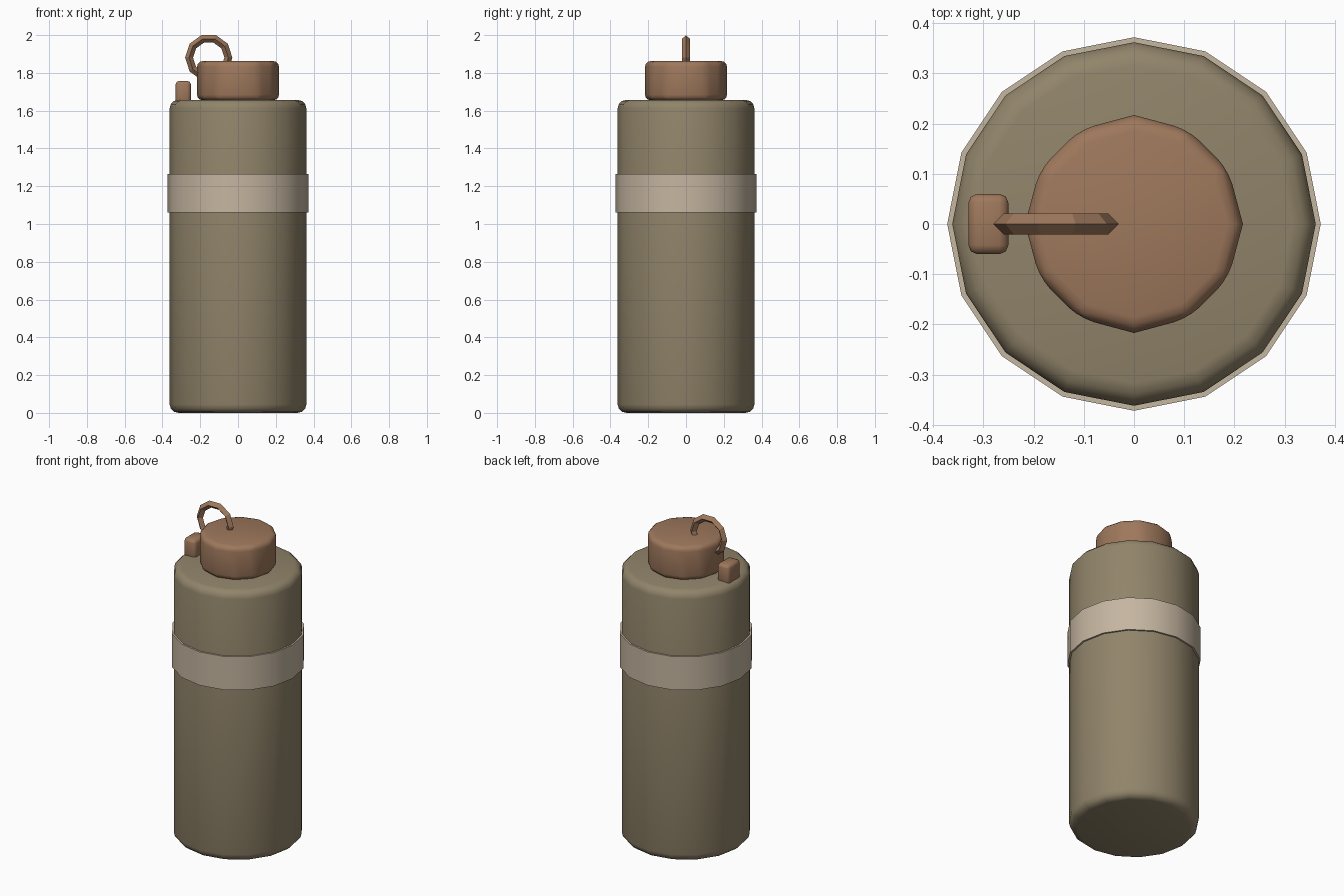
import bpy, bmesh, math
from mathutils import Matrix

if "Cube" in bpy.data.objects:
    bpy.data.objects.remove(bpy.data.objects["Cube"])


def material(name, rgb):
    m = bpy.data.materials.new(name)
    m.diffuse_color = (*rgb, 1)
    m.use_nodes = True
    m.node_tree.nodes["Principled BSDF"].inputs["Base Color"].default_value = m.diffuse_color
    return m


OLIVE = material("olive drab", (0.283, 0.231, 0.144))
COPPER = material("copper brown", (0.342, 0.188, 0.107))
CREAM = material("pale tan", (0.56, 0.465, 0.355))


def finish(bm, name, mat, angle):
    bmesh.ops.recalc_face_normals(bm, faces=bm.faces)
    me = bpy.data.meshes.new(name)
    bm.to_mesh(me)
    bm.free()
    me.materials.append(mat)
    ob = bpy.data.objects.new(name, me)
    bpy.context.collection.objects.link(ob)
    bpy.ops.object.select_all(action='DESELECT')
    ob.select_set(True)
    bpy.context.view_layer.objects.active = ob
    if angle:
        bpy.ops.object.shade_smooth_by_angle(angle=math.radians(angle))
    return ob


def bevel(bm, edges, width, segments):
    bmesh.ops.bevel(bm, geom=edges, offset=width, offset_type='OFFSET',
                    segments=segments, profile=0.5, affect='EDGES',
                    clamp_overlap=True)


def cylinder(sides, radius, z0, z1):
    bm = bmesh.new()
    bmesh.ops.create_cone(bm, cap_ends=True, segments=sides,
                          radius1=radius, radius2=radius, depth=z1 - z0,
                          matrix=Matrix.Translation((0, 0, (z0 + z1) / 2)))
    return bm


def is_rim(e):
    return abs(e.verts[0].co.z - e.verts[1].co.z) < 1e-4


# Body with rounded rims
bm = cylinder(16, 0.362, 0, 1.657)
bevel(bm, [e for e in bm.edges if is_rim(e)], 0.045, 3)
finish(bm, "bottle_body", OLIVE, 60)

# Raised band
finish(cylinder(16, 0.372, 1.06, 1.265), "band", CREAM, 30)

# Cap: rims and the off-axis corners are softened
bm = cylinder(12, 0.217, 1.655, 1.863)
soft = [e for e in bm.edges
        if is_rim(e) or min(abs(e.verts[0].co.x), abs(e.verts[0].co.y)) > 0.01]
bevel(bm, soft, 0.03, 3)
finish(bm, "cap", COPPER, 60)

# Small anchor tab beside the cap
bm = bmesh.new()
bmesh.ops.create_cube(bm, size=1, matrix=Matrix.Translation((-0.29, 0, 1.695))
                      @ Matrix.Diagonal((0.08, 0.12, 0.125, 1)))
bevel(bm, bm.edges[:], 0.018, 2)
finish(bm, "anchor_tab", COPPER, 60)

# Faceted carry ring with a diamond cross-section
bm = bmesh.new()
loops = []
for i in range(10):
    a = math.tau * i / 10
    loops.append([])
    for j in range(4):
        b = math.tau * j / 4
        r = 0.104 + 0.021 * math.cos(b)
        loops[-1].append(bm.verts.new((-0.155 + r * math.cos(a),
                                       0.021 * math.sin(b),
                                       1.881 + r * math.sin(a))))
for i in range(10):
    p, q = loops[i], loops[(i + 1) % 10]
    for j in range(4):
        k = (j + 1) % 4
        bm.faces.new((p[j], p[k], q[k], q[j]))
finish(bm, "carry_ring", COPPER, 0)
